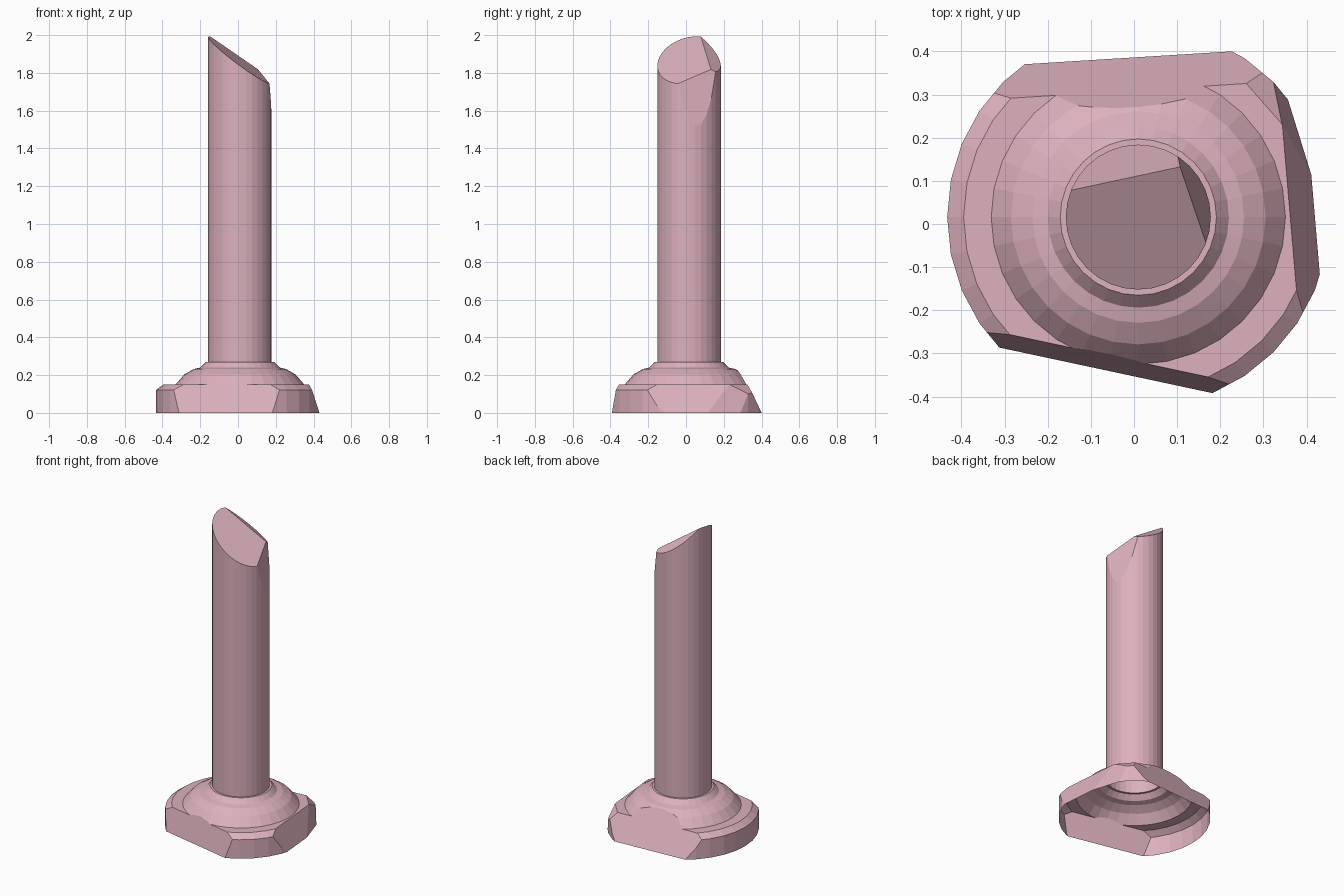
import bpy, bmesh, math
from mathutils import Vector

if "Cube" in bpy.data.objects:
    bpy.data.objects.remove(bpy.data.objects["Cube"])

CX, CY, SIDES = 0.01, 0.016, 32

stone = bpy.data.materials.new("pink_stone")
stone.diffuse_color = (0.72, 0.44, 0.51, 1)
stone.use_nodes = True
stone.node_tree.nodes["Principled BSDF"].inputs["Base Color"].default_value = stone.diffuse_color


def turned(profile):
    """Closed 32-sided solid turned from (radius, z) points, bottom to top."""
    bm = bmesh.new()
    rings = []
    for r, z in profile:
        rings.append([bm.verts.new((r * math.cos(i * math.tau / SIDES),
                                    r * math.sin(i * math.tau / SIDES), z))
                      for i in range(SIDES)])
    for a, b in zip(rings, rings[1:]):
        for i in range(SIDES):
            j = (i + 1) % SIDES
            bm.faces.new((a[i], a[j], b[j], b[i]))
    bm.faces.new(rings[0][::-1])
    bm.faces.new(rings[-1])
    return bm


def chip(bm, point, normal):
    """Slice away everything beyond a plane and close the cut."""
    res = bmesh.ops.bisect_plane(
        bm, geom=bm.verts[:] + bm.edges[:] + bm.faces[:], dist=1e-5,
        plane_co=Vector(point), plane_no=Vector(normal), clear_outer=True)
    edges = [e for e in res["geom_cut"]
             if isinstance(e, bmesh.types.BMEdge) and e.is_boundary]
    bmesh.ops.holes_fill(bm, edges=edges, sides=0)
    bmesh.ops.recalc_face_normals(bm, faces=bm.faces[:])


def finish(bm, name, is_open):
    """Remove the hidden end caps and make the object."""
    ends = [f for f in bm.faces if is_open(f)]
    bmesh.ops.delete(bm, geom=ends, context='FACES')
    me = bpy.data.meshes.new(name)
    bm.to_mesh(me)
    bm.free()
    me.materials.append(stone)
    ob = bpy.data.objects.new(name, me)
    ob.location = (CX, CY, 0)
    bpy.context.collection.objects.link(ob)


# stepped base, hollow and open underneath
base = turned([(0.443, 0), (0.443, 0.122), (0.405, 0.15), (0.341, 0.15),
               (0.295, 0.203), (0.245, 0.232), (0.21, 0.24),
               (0.181, 0.27), (0.168, 0.27)])
# chips: horizontal direction, distance from the axis at z = 0, inward lean
for nx, ny, d, lean in [(-0.209, -0.978, 0.363, 0.23),
                        (-0.062, 0.998, 0.370, 0.51),
                        (0.996, 0.085, 0.408, 0.38),
                        (0.955, 0.297, 0.412, 0.20),
                        (0.75, 0.66, 0.543, 1.0)]:
    chip(base, (nx * d, ny * d, 0), (nx, ny, lean))
finish(base, "stepped_base", lambda f: f.normal.z < -0.99 or (
    f.normal.z > 0.99 and len(f.verts) == SIDES))

# broken column shaft
shaft = turned([(0.168, 0.27), (0.168, 2.2)])
chip(shaft, (-0.167, 0.06, 2.0), (0.728, -0.178, 1))
chip(shaft, (-0.167, 0.06, 2.0), (0.555, 0.63, 1))
chip(shaft, (0.162, 0.045, 1.52), (0.964, 0.266, 0.147))
finish(shaft, "broken_shaft", lambda f: f.normal.z < -0.99)
